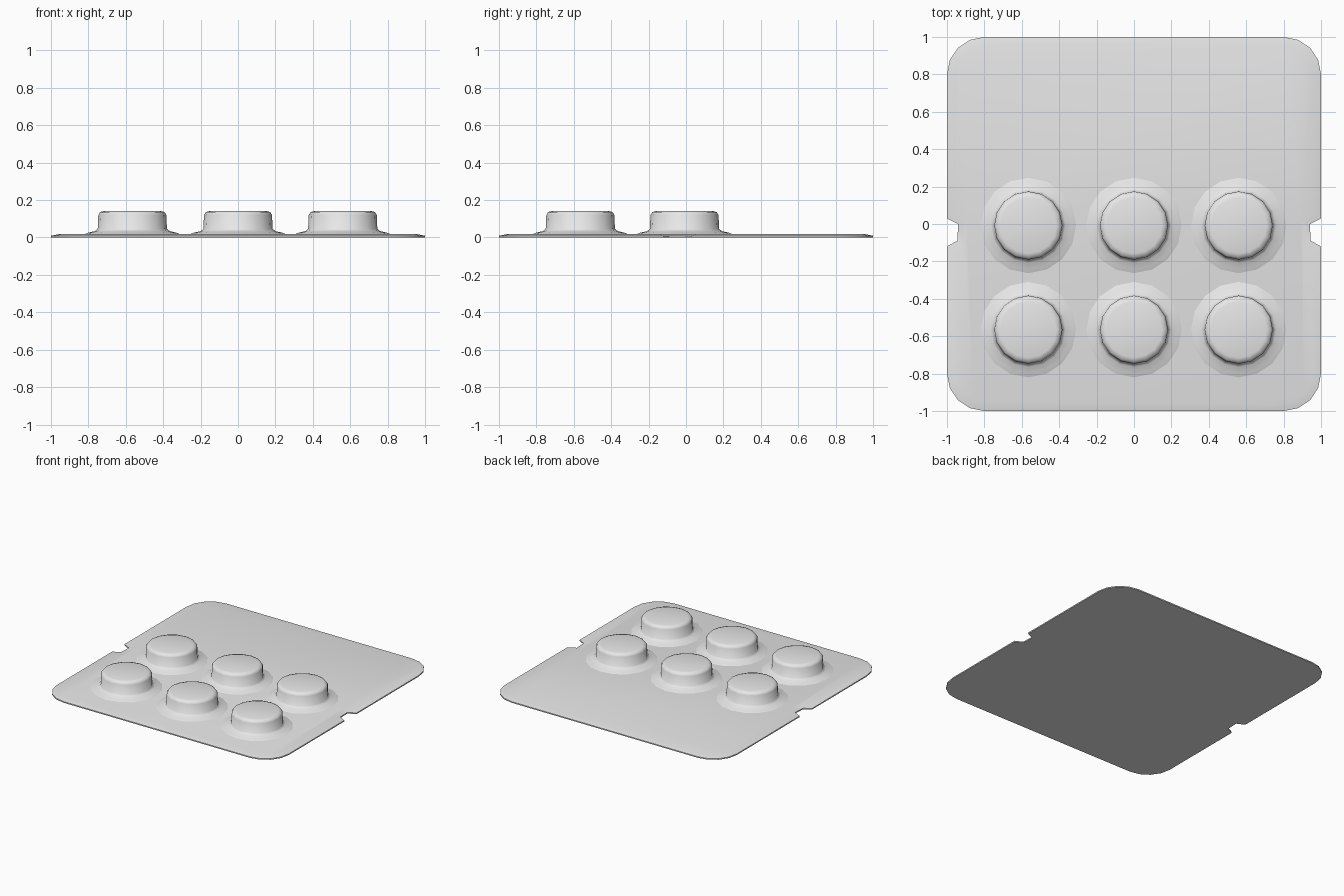
import bpy, bmesh
from math import cos, sin, pi, radians

cube = bpy.data.objects.get("Cube")
if cube:
    bpy.data.objects.remove(cube, do_unlink=True)

grey = bpy.data.materials.new("light_grey")
grey.use_nodes = True
grey.diffuse_color = (0.8, 0.8, 0.8, 1)
grey.node_tree.nodes["Principled BSDF"].inputs["Base Color"].default_value = (0.8, 0.8, 0.8, 1)


def finish(bm, name, angle):
    bmesh.ops.recalc_face_normals(bm, faces=bm.faces)
    mesh = bpy.data.meshes.new(name)
    bm.to_mesh(mesh)
    bm.free()
    mesh.materials.append(grey)
    obj = bpy.data.objects.new(name, mesh)
    bpy.context.collection.objects.link(obj)
    bpy.ops.object.select_all(action='DESELECT')
    obj.select_set(True)
    bpy.context.view_layer.objects.active = obj
    bpy.ops.object.shade_smooth_by_angle(angle=radians(angle))
    return obj


# Backing card: rounded square with a tear notch in each side
def corner(cx, cy, start):
    return [(cx + 0.2 * cos(start + i * pi / 8), cy + 0.2 * sin(start + i * pi / 8))
            for i in range(5)]


notch = [(1, -0.12), (0.945, -0.09), (0.94, 0.0), (1, 0.03)]
outline = (corner(-0.8, -0.8, pi) + corner(0.8, -0.8, 1.5 * pi) + notch
           + corner(0.8, 0.8, 0) + corner(-0.8, 0.8, pi / 2)
           + [(-x, y) for x, y in reversed(notch)])

bm = bmesh.new()
base = bm.faces.new([bm.verts.new((x, y, 0)) for x, y in outline])
ext = bmesh.ops.extrude_face_region(bm, geom=[base], use_keep_orig=True)
top = next(g for g in ext["geom"] if isinstance(g, bmesh.types.BMFace))
for v in top.verts:
    v.co.z = 0.009
top.normal_update()
bmesh.ops.inset_region(bm, faces=[top], thickness=0.045, use_even_offset=True)
for v in top.verts:
    v.co.z = 0.018
finish(bm, "backing_card", 40)


# Blisters: turned profile with a flared foot and a softly rounded top
profile = [(0.265, 0.014), (0.235, 0.026), (0.2, 0.034), (0.185, 0.046),
           (0.182, 0.12), (0.172, 0.136), (0.15, 0.142)]
SIDES = 16


def blister(name, cx, cy):
    bm = bmesh.new()
    rings = [[bm.verts.new((cx + r * cos(2 * pi * i / SIDES),
                            cy + r * sin(2 * pi * i / SIDES), z))
              for i in range(SIDES)] for r, z in profile]
    for a, b in zip(rings, rings[1:]):
        for i in range(SIDES):
            j = (i + 1) % SIDES
            bm.faces.new((a[i], a[j], b[j], b[i]))
    bm.faces.new(rings[-1])
    finish(bm, name, 60)


for row, cy in (("front", -0.565), ("rear", -0.008)):
    for side, cx in (("right", -0.565), ("middle", 0), ("left", 0.56)):
        blister(f"{row}_{side}_blister", cx, cy)
